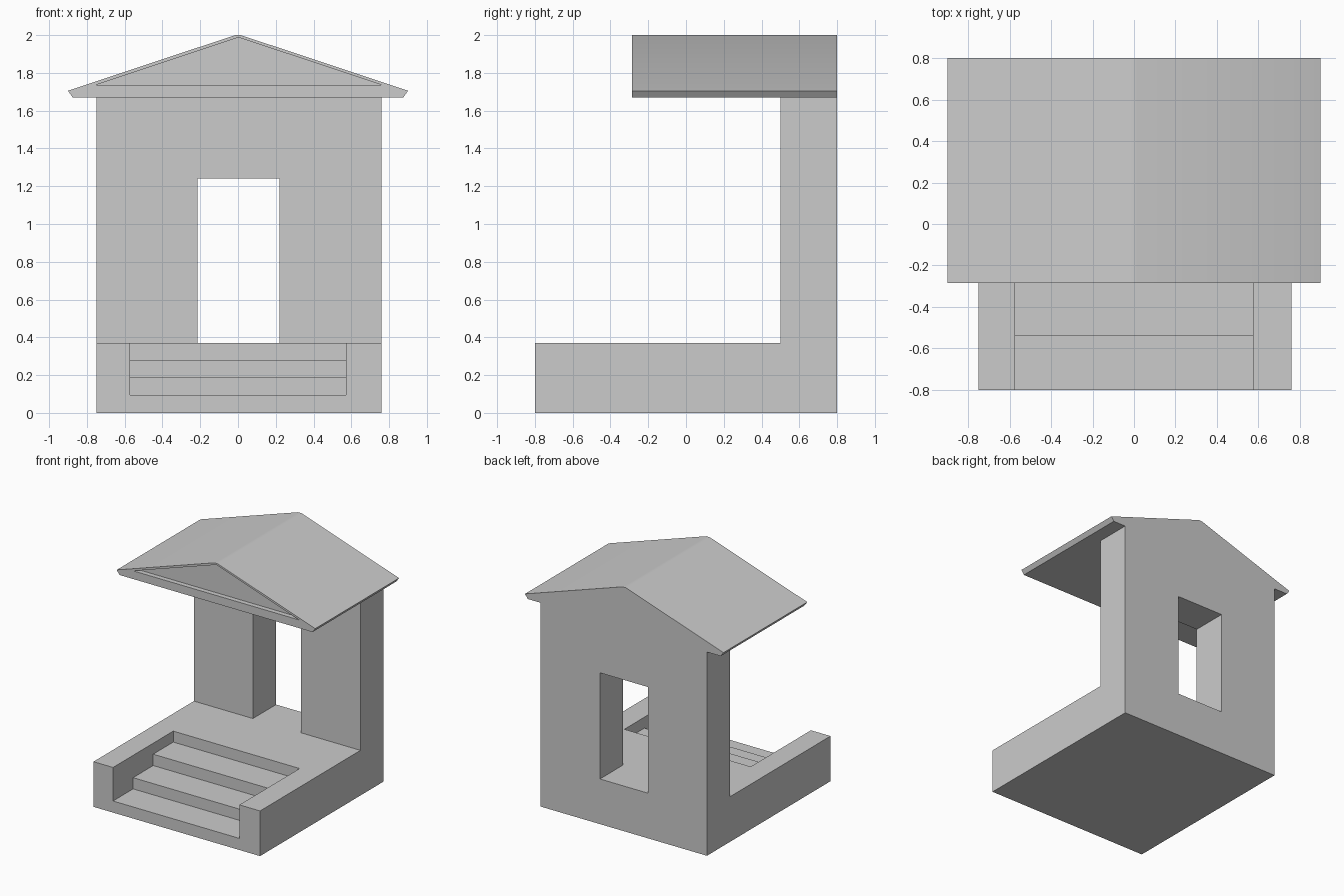
import bpy
import bmesh
import math
from mathutils import Vector

if "Cube" in bpy.data.objects:
    bpy.data.objects.remove(bpy.data.objects["Cube"])


def prism(name, profile, axis, start, end):
    """Extrude a 2D profile along x (profile = y,z) or along y (profile = x,z)."""
    bm = bmesh.new()
    place = (lambda a, b: (start, a, b)) if axis == 'x' else (lambda a, b: (a, start, b))
    face = bm.faces.new([bm.verts.new(place(a, b)) for a, b in profile])
    out = bmesh.ops.extrude_face_region(bm, geom=[face])
    move = Vector((end - start, 0, 0) if axis == 'x' else (0, end - start, 0))
    bmesh.ops.translate(bm, vec=move,
                        verts=[g for g in out['geom'] if isinstance(g, bmesh.types.BMVert)])
    bmesh.ops.recalc_face_normals(bm, faces=bm.faces)
    mesh = bpy.data.meshes.new(name)
    bm.to_mesh(mesh)
    bm.free()
    obj = bpy.data.objects.new(name, mesh)
    bpy.context.collection.objects.link(obj)
    return obj


def cut(obj, cutter):
    """Subtract the cutter from obj, then discard it."""
    cutter.hide_render = True
    mod = obj.modifiers.new('cut', 'BOOLEAN')
    mod.operation = 'DIFFERENCE'
    mod.solver = 'EXACT'
    mod.object = cutter
    bpy.context.view_layer.objects.active = obj
    bpy.ops.object.modifier_apply(modifier=mod.name)
    bpy.data.objects.remove(cutter)


FLOOR, EAVE = 0.37, 1.67

# Platform and back wall in one L-shaped block
body = prism('platform_and_wall',
             [(-0.8, 0), (0.8, 0), (0.8, EAVE), (0.5, EAVE), (0.5, FLOOR), (-0.8, FLOOR)],
             'x', -0.75, 0.76)

# Doorway through the wall, flush with the platform
cut(body, prism('door_cutter',
                [(-0.215, FLOOR), (0.22, FLOOR), (0.22, 1.24), (-0.215, 1.24)],
                'y', 0.4, 0.9))

# Steps sunk into the platform front
steps = [(-0.9, 0.5), (-0.9, 0.095)]
for i, (low, high) in enumerate([(0.095, 0.187), (0.187, 0.28), (0.28, 0.5)]):
    y = -0.54 + 0.26 * i
    steps += [(y, low), (y, high)]
cut(body, prism('steps_cutter', steps, 'x', -0.573, 0.573))

# Solid gabled roof with a narrow soft ridge and slanted eaves
half = [(0.875, EAVE), (0.9, 1.705), (0.015, 2.0)]
roof = prism('roof', half + [(-x, z) for x, z in reversed(half)], 'y', -0.285, 0.8)

# Shallow triangular recess in the front gable
cut(roof, prism('gable_cutter', [(-0.75, 1.737), (0.757, 1.737), (0.003, 1.988)],
                'y', -0.4, -0.245))

bpy.ops.object.select_all(action='DESELECT')
roof.select_set(True)
bpy.context.view_layer.objects.active = roof
bpy.ops.object.shade_smooth_by_angle(angle=math.radians(30))
